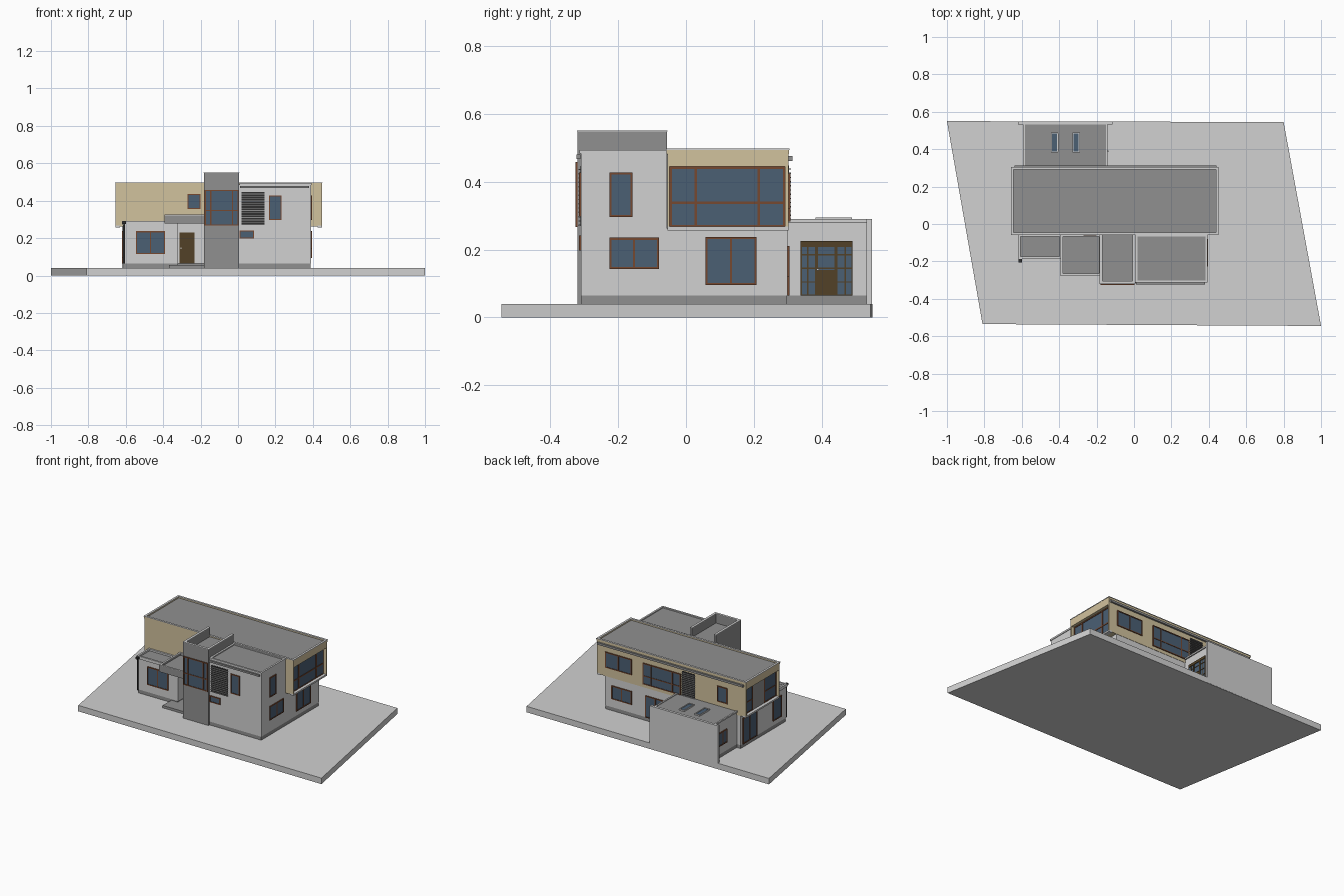
import bpy, bmesh
from mathutils import Vector

cube = bpy.data.objects.get("Cube")
if cube:
    bpy.data.objects.remove(cube, do_unlink=True)


def material(name, r, g, b):
    m = bpy.data.materials.new(name)
    m.use_nodes = True
    m.diffuse_color = (r, g, b, 1)
    m.node_tree.nodes["Principled BSDF"].inputs["Base Color"].default_value = (r, g, b, 1)
    return m


WALL = material("light_grey_plaster", .64, .64, .64)
GREY = material("mid_grey", .28, .28, .28)
BEIGE = material("beige_cladding", .64, .54, .34)
GLASS = material("blue_glass", .07, .115, .175)
FRAME = material("brown_frame", .18, .065, .03)
WOOD = material("dark_wood", .085, .053, .02)
DARK = material("charcoal", .03, .03, .03)


def finish(name, bm, mat):
    mesh = bpy.data.meshes.new(name)
    bm.normal_update()
    bm.to_mesh(mesh)
    bm.free()
    mesh.materials.append(mat)
    ob = bpy.data.objects.new(name, mesh)
    bpy.context.collection.objects.link(ob)
    return ob


def boxes(name, mat, *specs):
    """One object from boxes given as (x0, x1, y0, y1, z0, z1)."""
    bm = bmesh.new()
    for x0, x1, y0, y1, z0, z1 in specs:
        lo, hi = Vector((x0, y0, z0)), Vector((x1, y1, z1))
        cube = bmesh.ops.create_cube(bm, size=1)
        for v in cube["verts"]:
            v.co = (lo + hi) / 2 + Vector(a * b for a, b in zip(v.co, hi - lo))
    return finish(name, bm, mat)


def ring(name, mat, x0, x1, y0, y1, z0, z1, t=.012):
    """Low wall round a rectangle."""
    boxes(name, mat, (x0, x1, y0, y0 + t, z0, z1), (x0, x1, y1 - t, y1, z0, z1),
          (x0, x0 + t, y0 + t, y1 - t, z0, z1), (x1 - t, x1, y0 + t, y1 - t, z0, z1))


def on_wall(side, plane, a0, a1, z0, z1, depth):
    """Box standing out from a wall that faces the given side."""
    s = 1 if side[0] == "+" else -1
    p0, p1 = sorted((plane - s * .002, plane + s * depth))
    return (p0, p1, a0, a1, z0, z1) if side[1] == "x" else (a0, a1, p0, p1, z0, z1)


def window(name, side, plane, a0, a1, z0, z1, uprights=(), rails=(), t=.006, mat=FRAME):
    """Glass plate with a frame; uprights and rails are fractions of the span."""
    def bar(*r):
        return on_wall(side, plane, *r, .006)
    bars = [bar(a0, a1, z0, z0 + t), bar(a0, a1, z1 - t, z1),
            bar(a0, a0 + t, z0 + t, z1 - t), bar(a1 - t, a1, z0 + t, z1 - t)]
    for f in uprights:
        c = a0 + (a1 - a0) * f
        bars.append(bar(c - t / 2, c + t / 2, z0 + t, z1 - t))
    for f in rails:
        c = z0 + (z1 - z0) * f
        bars.append(on_wall(side, plane, a0 + t, a1 - t, c - t / 2, c + t / 2, .0055))
    boxes(name + "_frame", mat, *bars)
    boxes(name + "_glass", GLASS, on_wall(side, plane, a0 + t / 2, a1 - t / 2, z0 + t / 2, z1 - t / 2, .003))


def louvre(name, side, plane, a0, a1, z0, z1, count=14):
    boxes(name + "_back", DARK, on_wall(side, plane, a0, a1, z0, z1, .002))
    step = (z1 - z0) / count
    boxes(name + "_slats", GREY, *[on_wall(side, plane, a0, a1, z0 + i * step, z0 + (i + .3) * step, .008)
                                   for i in range(count)])


# Ground slab with slanted ends
bm = bmesh.new()
corners = [(-1, .55), (-.81, -.535), (1, -.545), (.8, .545)]
base = bm.faces.new([bm.verts.new((x, y, .04)) for x, y in corners])
low = bmesh.ops.extrude_face_region(bm, geom=[base])
for v in low["geom"]:
    if isinstance(v, bmesh.types.BMVert):
        v.co.z = 0
bmesh.ops.recalc_face_normals(bm, faces=bm.faces)
finish("ground_slab", bm, WALL)

# Lower storey and the front block
P = .064
boxes("ground_floor_walls", WALL, (-.615, .39, -.06, .3, P, .262))
boxes("side_wing_walls", WALL, (-.615, -.32, -.18, -.06, P, .278))
boxes("entrance_wall", WALL, (-.32, -.175, -.1, -.06, P, .282))
boxes("front_block_walls", WALL, (.005, .39, -.31, -.056, P, .484))
boxes("plinth", GREY, (-.613, .388, -.06, .298, .038, P), (-.613, -.322, -.178, -.06, .038, P),
      (.005, .388, -.308, -.06, .038, P))
boxes("entrance_step", GREY, (-.37, -.18, -.27, -.06, .038, .056))

# Roofs and edges of the wing, canopy and front block
boxes("side_wing_roof", GREY, (-.61, -.32, -.178, -.056, .276, .281))
ring("side_wing_parapet", WALL, -.62, -.385, -.187, -.056, .272, .292)
boxes("side_wing_downpipe", DARK, (-.617, -.6, -.205, -.187, .275, .288), (-.612, -.605, -.194, -.187, P, .275))
boxes("canopy", GREY, (-.39, -.178, -.275, -.056, .28, .312))
ring("canopy_parapet", GREY, -.392, -.176, -.277, -.056, .279, .322)
ring("canopy_coping", WALL, -.392, -.176, -.277, -.056, .322, .326)
boxes("front_block_roof", GREY, (.005, .383, -.304, -.05, .48, .487))
ring("front_block_parapet", WALL, .008, .394, -.314, -.056, .483, .494)
boxes("front_gutter", GREY, (.01, .38, -.323, -.312, .468, .48))

# Tower with raised walls open at the rear
boxes("tower", GREY, (-.182, .006, -.32, -.05, .038, .488))
boxes("tower_parapet", GREY, (-.182, .006, -.32, -.308, .488, .548),
      (-.182, -.17, -.308, -.056, .488, .548), (-.006, .006, -.308, -.056, .488, .548))
boxes("tower_coping", WALL, (-.184, .008, -.322, -.306, .548, .552),
      (-.184, -.168, -.306, -.055, .548, .552), (-.008, .008, -.306, -.055, .548, .552))

# Upper storey: core, with overhanging cladding around recessed ends
boxes("upper_storey_core", BEIGE, (-.63, .425, -.055, .302, .261, .484))
for side, x0, x1 in (("left", .425, .45), ("right", -.656, -.63)):
    boxes(side + "_end_surround", BEIGE, (x0, x1, -.055, .302, .445, .484),
          (x0, x1, -.055, -.048, .268, .445), (x0, x1, .292, .302, .268, .445))
    boxes(side + "_end_sill", WALL, (x0, x1, -.055, .302, .257, .268))
boxes("upper_roof", GREY, (-.65, .444, -.05, .297, .482, .488))
ring("upper_parapet", BEIGE, -.656, .45, -.057, .304, .482, .494)
ring("upper_coping", WALL, -.658, .452, -.059, .306, .494, .498, .014)
boxes("rear_gutter", GREY, (-.64, .44, .302, .314, .462, .476))

# Rear annex with its long boundary wall
boxes("annex_walls", WALL, (-.587, -.148, .29, .535, P, .28))
boxes("annex_plinth", GREY, (-.585, -.15, .29, .535, .038, P))
boxes("annex_roof", GREY, (-.592, -.143, .302, .535, .279, .285))
boxes("annex_edges", WALL, (-.594, -.584, .302, .532, .28, .29), (-.151, -.141, .302, .532, .28, .29))
boxes("boundary_wall", WALL, (-.62, -.115, .532, .549, .002, .29))
for i, x in enumerate((-.425, -.31)):
    ring("skylight_frame_%d" % (i + 1), WALL, x - .02, x + .02, .382, .49, .284, .294, .006)
    boxes("skylight_glass_%d" % (i + 1), GLASS, (x - .015, x + .015, .387, .485, .284, .29))

# Front windows
window("side_wing_window", "-y", -.18, -.545, -.39, .115, .237, (.5,))
window("upper_front_window", "-y", -.055, -.27, -.2, .355, .437)
window("tower_window", "-y", -.32, -.178, .002, .267, .458, (.18, .82), (.42,))
window("low_front_window", "-y", -.31, .008, .086, .197, .241)
window("tall_front_window", "-y", -.31, .165, .232, .297, .428)
louvre("front_louvre", "-y", -.31, .02, .143, .27, .447)

# Left side windows
window("left_tall_window", "+x", .39, -.226, -.158, .296, .427)
window("left_wide_window", "+x", .39, -.226, -.08, .143, .235, (.5,))
window("left_garden_window", "+x", .39, .057, .208, .095, .237, (.5,))
window("left_end_glazing", "+x", .425, -.05, .294, .264, .446, (.23, .77), (.41,), .008)

# Rear windows
window("rear_upper_window", "+y", .302, .19, .385, .32, .425, (.5,))
window("rear_upper_glazing", "+y", .302, -.175, .107, .283, .425, (.22, .78), (.4,))
window("rear_small_window", "+y", .302, -.52, -.445, .315, .42)
louvre("rear_louvre", "+y", .302, -.28, -.183, .275, .448)
window("rear_lower_window", "+y", .3, .19, .34, .12, .21, (.5,))
window("rear_garden_door", "+y", .3, -.06, .09, P, .21, (.5,))

# Right side windows
window("right_end_window_rear", "-x", -.63, .2, .292, .268, .446, (), (.41,))
window("right_end_window_front", "-x", -.63, -.048, .08, .268, .446, (), (.41,))
boxes("right_end_panel", GREY, (-.635, -.628, .08, .2, .268, .446))
window("right_terrace_door", "-x", -.615, .13, .28, P, .237, (.5,))
window("right_wing_window", "-x", -.615, -.13, -.04, .095, .237)
window("annex_window", "-x", -.587, .41, .5, .12, .21, (.5,))

# Entrance door
boxes("entrance_door", WOOD, on_wall("-y", -.1, -.312, -.233, P, .23, .006))
boxes("entrance_handle", WALL, on_wall("-y", -.1, -.307, -.302, .142, .15, .012))

# Annex door with glazed sidelights
window("annex_sidelights", "+x", -.148, .338, .492, P, .225, (.14, .86), (.25, .5, .75), .004, WOOD)
boxes("annex_door", WOOD, on_wall("+x", -.148, .381, .447, P, .14, .007),
      on_wall("+x", -.148, .338, .492, .208, .225, .007),
      on_wall("+x", -.148, .381, .389, .14, .208, .007),
      on_wall("+x", -.148, .439, .447, .14, .208, .007))
boxes("annex_handle", WALL, on_wall("+x", -.148, .385, .392, .138, .144, .012))
